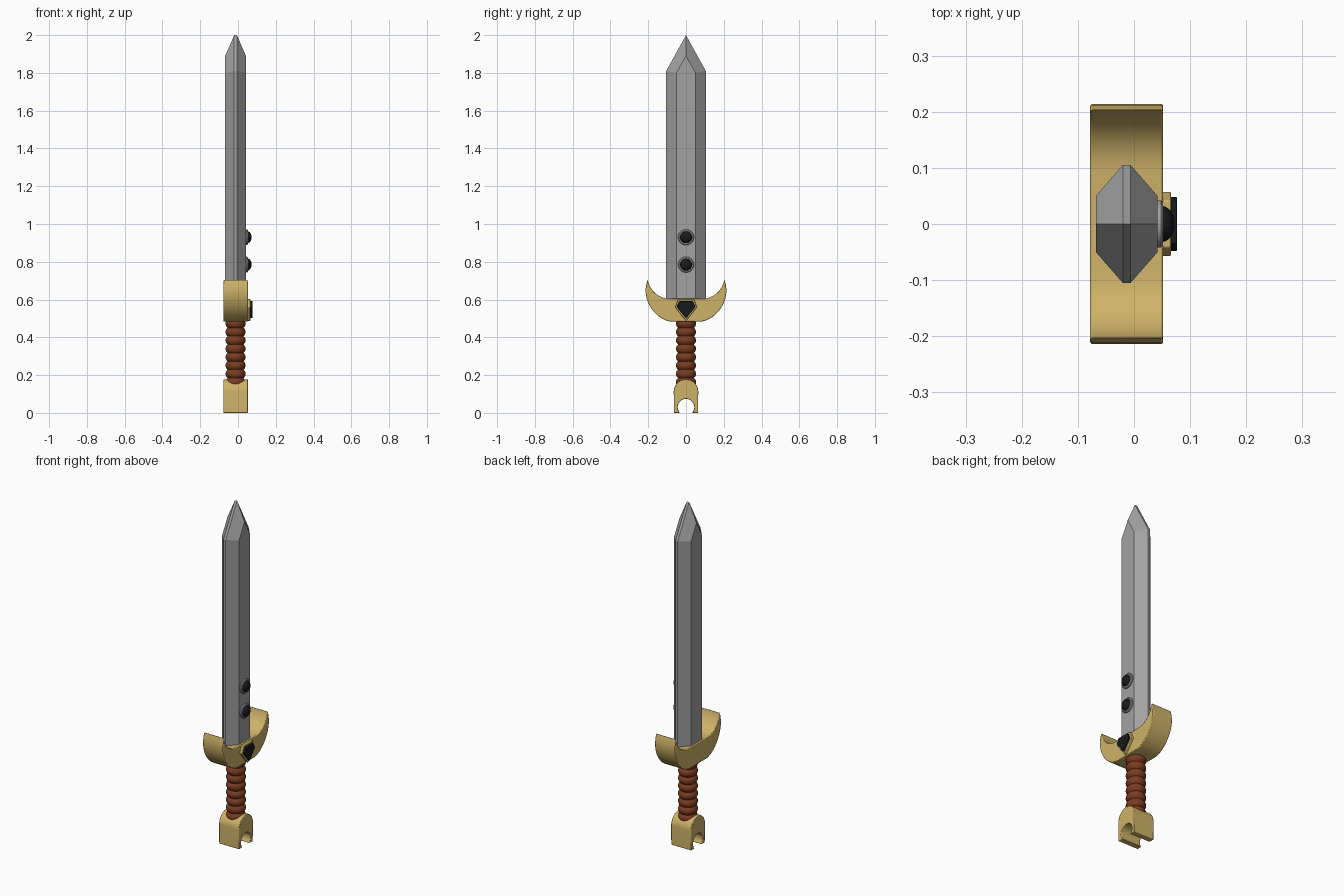
import bpy, bmesh
from math import sin, cos, pi, radians
from mathutils import Matrix

if "Cube" in bpy.data.objects:
    bpy.data.objects.remove(bpy.data.objects["Cube"])

CX = -0.013  # centre plane of blade, guard and grip


def material(name, rgb):
    m = bpy.data.materials.new(name)
    m.diffuse_color = (*rgb, 1)
    m.use_nodes = True
    m.node_tree.nodes["Principled BSDF"].inputs["Base Color"].default_value = m.diffuse_color
    return m


GOLD = material("gold", (0.62, 0.45, 0.14))
LEATHER = material("leather", (0.20, 0.045, 0.015))
BLACK = material("black", (0.01, 0.01, 0.012))
STEEL = material("steel", (0.36, 0.36, 0.36))


def finish(name, bm, mat, bevel=0, smooth=True):
    bmesh.ops.recalc_face_normals(bm, faces=bm.faces)
    me = bpy.data.meshes.new(name)
    bm.to_mesh(me)
    bm.free()
    me.materials.append(mat)
    ob = bpy.data.objects.new(name, me)
    bpy.context.collection.objects.link(ob)
    if bevel:
        mod = ob.modifiers.new("Bevel", 'BEVEL')
        mod.width, mod.segments = bevel, 2
        mod.limit_method, mod.angle_limit = 'ANGLE', radians(40)
    if smooth:
        bpy.ops.object.select_all(action='DESELECT')
        ob.select_set(True)
        bpy.context.view_layer.objects.active = ob
        bpy.ops.object.shade_smooth_by_angle(angle=radians(35))
    return ob


def mirrored(half):
    """Close a y >= 0 half outline by reflecting it across y = 0."""
    return half + [(-y, z) for y, z in reversed(half) if y > 1e-6]


def plate(name, outline, x0, x1, mat, bevel=0):
    """Extrude a (y, z) outline along x."""
    bm = bmesh.new()
    face = bm.faces.new([bm.verts.new((x0, y, z)) for y, z in outline])
    ext = bmesh.ops.extrude_face_region(bm, geom=[face])
    bmesh.ops.translate(bm, vec=(x1 - x0, 0, 0),
                        verts=[v for v in ext["geom"] if isinstance(v, bmesh.types.BMVert)])
    return finish(name, bm, mat, bevel)


def lathe(name, profile, mat, matrix, steps=32):
    """Spin a (radius, height) profile about z, then place it."""
    bm = bmesh.new()
    vs = [bm.verts.new((r, 0, h)) for r, h in profile]
    edges = [bm.edges.new(p) for p in zip(vs, vs[1:])]
    bmesh.ops.spin(bm, geom=vs + edges, axis=(0, 0, 1), cent=(0, 0, 0),
                   angle=2 * pi, steps=steps)
    bmesh.ops.remove_doubles(bm, verts=bm.verts, dist=1e-5)
    bm.transform(matrix)
    return finish(name, bm, mat)


def bezier(p0, p1, p2, p3, n=12):
    pts = []
    for i in range(n + 1):
        t = i / n
        w = ((1 - t)**3, 3 * t * (1 - t)**2, 3 * t * t * (1 - t), t**3)
        pts.append(tuple(sum(k * p[a] for k, p in zip(w, (p0, p1, p2, p3))) for a in (0, 1)))
    return pts


# Blade: cutting-edge outline and inset flats, bridged in four layers
rim = [(-0.105, 0.59), (0.105, 0.59), (0.105, 1.81), (0, 2.0), (-0.105, 1.81)]
flat = [(-0.05, 0.59), (0.05, 0.59), (0.05, 1.80), (0, 1.89), (-0.05, 1.80)]
bm = bmesh.new()
layers = [[bm.verts.new((CX + dx, y, z)) for y, z in o]
          for dx, o in ((-0.055, flat), (-0.007, rim), (0.007, rim), (0.055, flat))]
for a, b in zip(layers, layers[1:]):
    for i in range(5):
        j = (i + 1) % 5
        bm.faces.new((a[i], a[j], b[j], b[i]))
bm.faces.new(layers[0])
bm.faces.new(layers[-1])
finish("blade", bm, STEEL, smooth=False)

# Crescent guard
outer = bezier((0.085, 0.484), (0.16, 0.495), (0.245, 0.60), (0.203, 0.706))
inner = bezier((0.203, 0.706), (0.192, 0.65), (0.15, 0.61), (0.098, 0.606))
plate("guard", mirrored(outer + inner[1:]), -0.078, 0.052, GOLD, 0.004)

# Guard gem in its setting
plate("gem_setting", mirrored([(0, 0.486), (0.058, 0.560), (0.042, 0.602)]),
      0.045, 0.066, GOLD, 0.003)
plate("gem", mirrored([(0, 0.500), (0.049, 0.562), (0.035, 0.592)]),
      0.06, 0.077, BLACK, 0.003)

# Wrapped grip with rounded ridges
ridges, z0, z1 = 8, 0.14, 0.495
pitch = (z1 - z0) / ridges
profile = [(0, z0)]
for k in range(ridges):
    for i in range(7):
        profile.append((0.042 + 0.011 * sin(pi * i / 7)**0.7, z0 + pitch * (k + i / 7)))
profile += [(0.042, z1), (0, z1)]
lathe("grip", profile, LEATHER, Matrix.Translation((CX, 0, 0)))

# Pommel: arched block with a round notch open at the bottom
arch = [(0.065 * cos(a), 0.113 + 0.065 * sin(a))
        for a in (pi / 2 * i / 10 for i in range(11))]
notch = [(0.044 * cos(a), 0.030 + 0.044 * sin(a))
         for a in (radians(-43 + 133 * i / 14) for i in range(15))]
plate("pommel", mirrored(notch[::-1] + [(0.064, 0)] + arch), -0.078, 0.052, GOLD, 0.003)

# Blade studs: steel collar and black dome, facing +x
for n, z in enumerate((0.785, 0.93), 1):
    place = Matrix.Translation((0.04, 0, z)) @ Matrix.Rotation(pi / 2, 4, 'Y')
    lathe(f"stud_collar_{n}", [(0, 0), (0.042, 0), (0.042, 0.008), (0.038, 0.012), (0, 0.012)],
          STEEL, place)
    dome = [(0.032 * cos(a), 0.010 + 0.022 * sin(a)) for a in (pi / 2 * i / 8 for i in range(9))]
    lathe(f"stud_dome_{n}", dome, BLACK, place)
